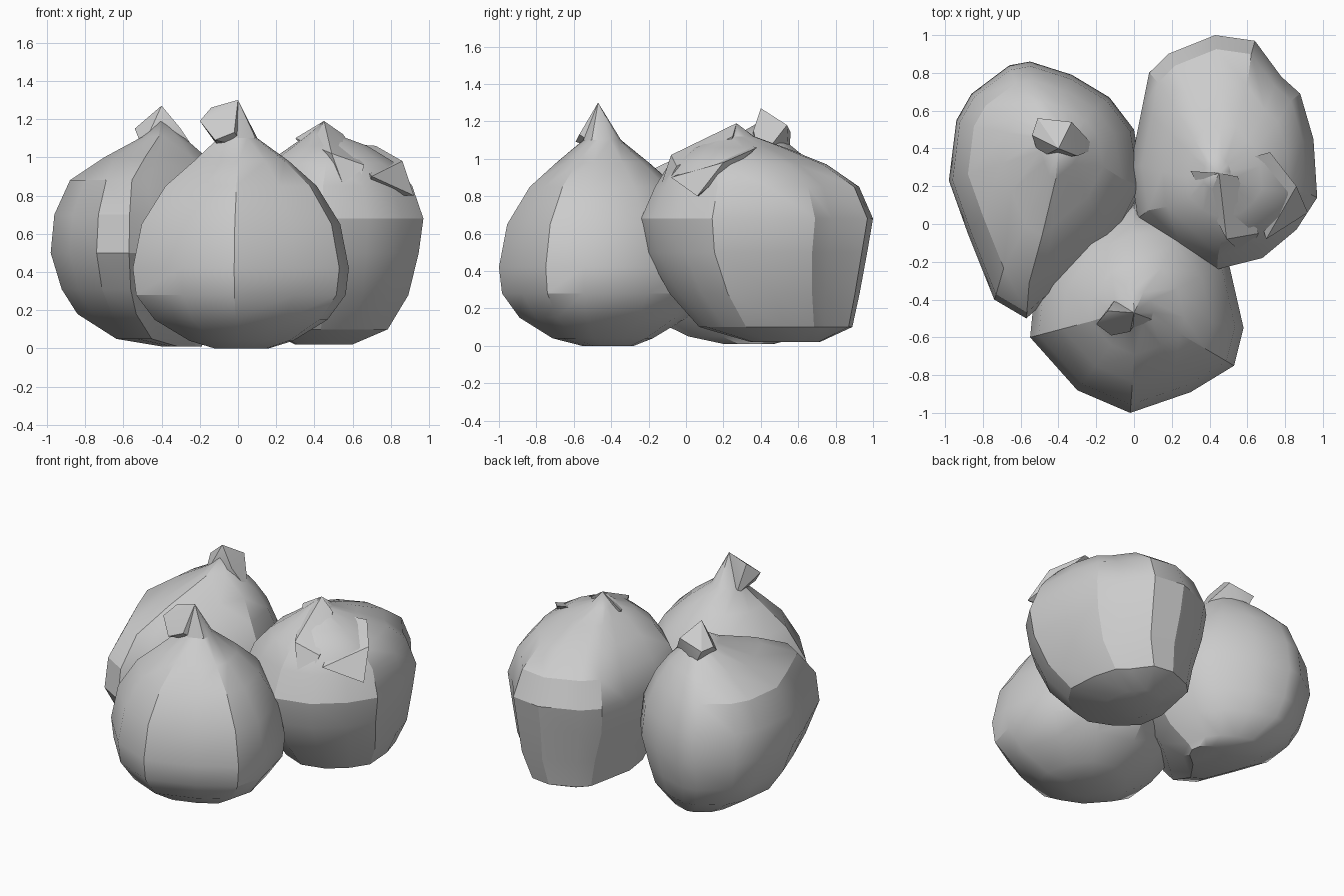
import bpy, bmesh, math
from mathutils import Vector

if "Cube" in bpy.data.objects:
    bpy.data.objects.remove(bpy.data.objects["Cube"])

GREY = (0.6, 0.6, 0.6, 1.0)
skin = bpy.data.materials.new("pale_grey_skin")
skin.use_nodes = True
skin.diffuse_color = GREY
skin.node_tree.nodes["Principled BSDF"].inputs["Base Color"].default_value = GREY


def finish(bm, name):
    """Turn a bmesh into a shaded, coloured object."""
    bmesh.ops.recalc_face_normals(bm, faces=bm.faces)
    mesh = bpy.data.meshes.new(name)
    bm.to_mesh(mesh)
    bm.free()
    mesh.materials.append(skin)
    obj = bpy.data.objects.new(name, mesh)
    bpy.context.collection.objects.link(obj)
    bpy.ops.object.select_all(action='DESELECT')
    obj.select_set(True)
    bpy.context.view_layer.objects.active = obj
    bpy.ops.object.shade_smooth_by_angle(angle=math.radians(28))
    return obj


def bulb(name, centre, outline, levels, tip):
    """Loft a plan outline through levels of (height, scale, shift x, shift y)."""
    bm = bmesh.new()
    cx, cy = centre
    rings = []
    for z, scale, dx, dy in levels:
        rings.append([bm.verts.new((cx + dx + (x - cx) * scale,
                                    cy + dy + (y - cy) * scale, z))
                      for x, y in outline])
    count = len(outline)
    for low, high in zip(rings, rings[1:]):
        for i in range(count):
            j = (i + 1) % count
            bm.faces.new((low[i], low[j], high[j], high[i]))
    bm.faces.new(rings[0])
    top = bm.verts.new(tip)
    for i in range(count):
        bm.faces.new((rings[-1][i], rings[-1][(i + 1) % count], top))
    return finish(bm, name)


def chunk(name, points):
    """Faceted lump wrapped around a few corner points."""
    bm = bmesh.new()
    for p in points:
        bm.verts.new(Vector(p))
    result = bmesh.ops.convex_hull(bm, input=bm.verts)
    loose = {g for g in result["geom_interior"] + result["geom_unused"]
             if isinstance(g, bmesh.types.BMVert)}
    bmesh.ops.delete(bm, geom=list(loose), context='VERTS')
    return finish(bm, name)


# Front bulb with its bent sprout
bulb("front_bulb", (.02, -.45),
     [(-.55, -.6), (-.3, -.88), (-.02, -1), (.3, -.89), (.53, -.75), (.58, -.55),
      (.5, -.2), (.3, .04), (0, .12), (-.3, 0), (-.52, -.3)],
     [(0, .25, 0, .03), (.04, .48, 0, 0), (.15, .8, 0, 0), (.28, .97, 0, 0),
      (.42, 1, 0, 0), (.65, .92, 0, 0), (.85, .7, 0, 0), (.98, .44, 0, 0),
      (1.1, .18, -.02, 0)],
     (0, -.47, 1.3))
chunk("front_sprout",
      [(-.2, -.53, 1.19), (-.14, -.46, 1.26), (0, -.47, 1.3), (-.12, -.59, 1.09),
       (-.02, -.57, 1.13), (-.1, -.4, 1.05), (.05, -.45, 1.05)])

# Right bulb, long in depth and pointed towards the front
bulb("right_bulb", (-.5, .25),
     [(-.98, .23), (-.94, .55), (-.86, .69), (-.66, .84), (-.55, .86), (-.33, .79),
      (-.13, .67), (0, .5), (.05, .2), (-.1, -.1), (-.46, -.4), (-.57, -.5),
      (-.74, -.4), (-.88, -.05)],
     [(.01, .2, .2, .1), (.05, .45, .08, .1), (.18, .75, .02, .06),
      (.31, .88, 0, .03), (.5, 1, 0, 0), (.7, .96, 0, 0), (.88, .79, 0, .03),
      (1, .52, .05, .08), (1.11, .2, .1, .14)],
     (-.4, .4, 1.2))
chunk("right_sprout",
      [(-.54, .47, 1.15), (-.51, .56, 1.14), (-.4, .4, 1.27), (-.33, .54, 1.18),
       (-.3, .36, 1.15), (-.5, .35, 1.05), (-.2, .4, 1), (-.45, .55, 1.02)])

# Left bulb with a flat base and peeling ridges
bulb("left_bulb", (.48, .38),
     [(.04, .6), (.08, .8), (.18, .9), (.43, 1), (.64, .97), (.78, .78), (.88, .69),
      (.95, .45), (.97, .14), (.86, -.03), (.68, -.18), (.44, -.24), (.2, -.14),
      (.02, .03), (-.02, .3)],
     [(.02, .3, -.03, .15), (.1, .66, -.02, .1), (.28, .82, .01, .04),
      (.5, .95, 0, 0), (.68, 1, 0, 0), (.85, .88, 0, 0), (.97, .68, .01, -.05),
      (1.06, .4, 0, -.1), (1.12, .15, -.04, -.11)],
     (.45, .27, 1.19))
chunk("left_peel_ridge",
      [(.3, .28, 1.1), (.45, .27, 1.19), (.55, .25, 1.12), (.49, -.08, 1.02),
       (.6, -.18, .72), (.66, -.05, .96), (.56, .2, .95)])
chunk("left_peel_shoulder",
      [(.57, .34, 1.07), (.72, .38, 1.06), (.86, .2, .98), (.92, .06, .8),
       (.7, -.08, .9), (.66, .1, .8)])
